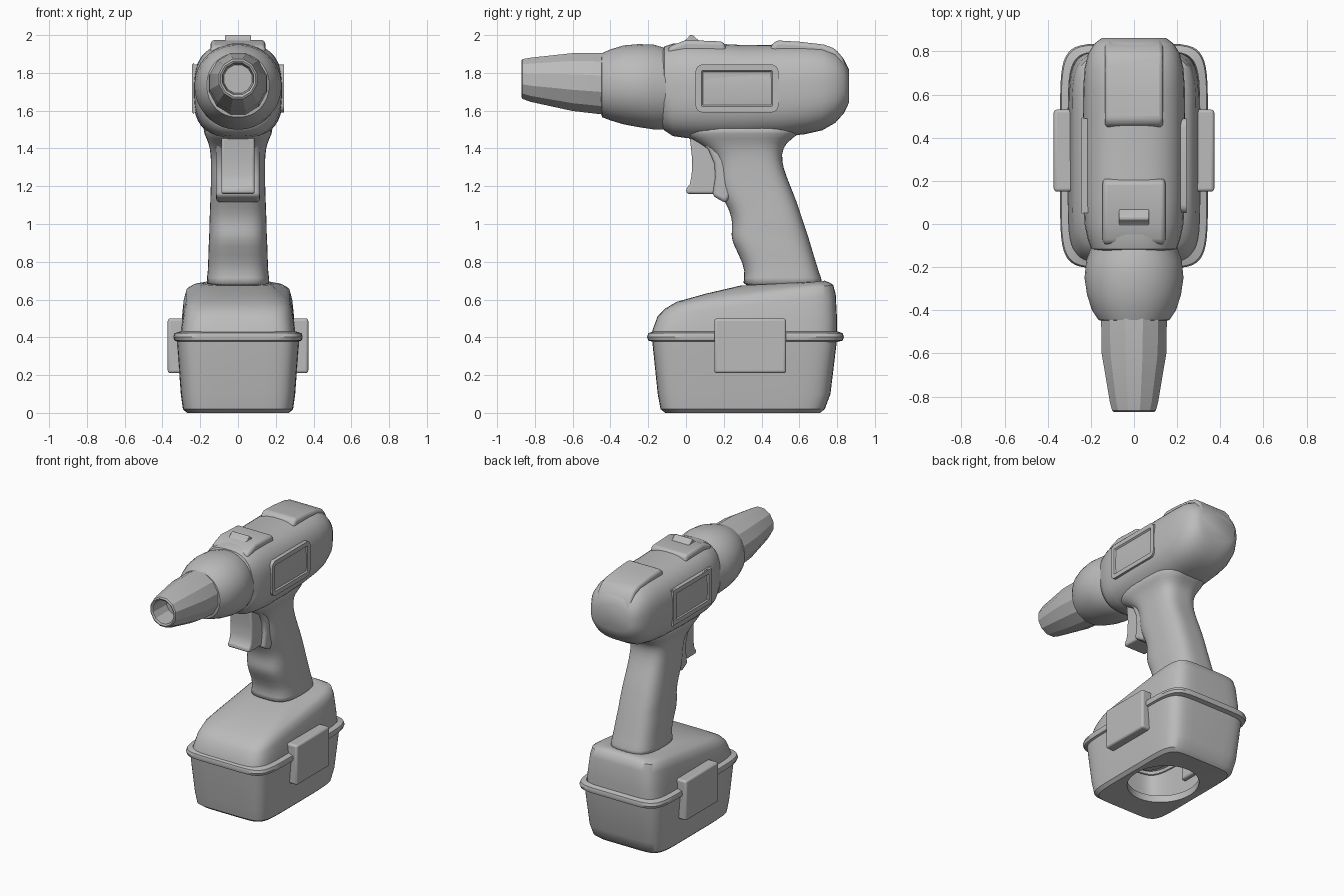
import bpy, bmesh, math
from mathutils import Vector

cube = bpy.data.objects.get("Cube")
if cube:
    bpy.data.objects.remove(cube, do_unlink=True)

grey = bpy.data.materials.new("plain grey")
grey.use_nodes = True
grey.diffuse_color = (0.5, 0.5, 0.5, 1)
grey.node_tree.nodes["Principled BSDF"].inputs["Base Color"].default_value = grey.diffuse_color


def finish(name, bm, angle=35, bevel=0, subdivide=False):
    """Turn a bmesh into a shaded object with optional rounding."""
    bmesh.ops.recalc_face_normals(bm, faces=bm.faces[:])
    mesh = bpy.data.meshes.new(name)
    bm.to_mesh(mesh)
    bm.free()
    obj = bpy.data.objects.new(name, mesh)
    bpy.context.collection.objects.link(obj)
    mesh.materials.append(grey)
    if bevel:
        mod = obj.modifiers.new("rounding", "BEVEL")
        mod.width, mod.segments, mod.limit_method = bevel, 3, "ANGLE"
    if subdivide:
        mod = obj.modifiers.new("smoothing", "SUBSURF")
        mod.levels = mod.render_levels = 1
    bpy.ops.object.select_all(action="DESELECT")
    obj.select_set(True)
    bpy.context.view_layer.objects.active = obj
    bpy.ops.object.shade_smooth_by_angle(angle=math.radians(angle))
    return obj


def oval(half_u, half_v, power, sides):
    """Superellipse outline: power 2 is an ellipse, higher is boxier."""
    points = []
    for i in range(sides):
        a = math.tau * (i + 0.5) / sides
        c, s = math.cos(a), math.sin(a)
        points.append((half_u * math.copysign(abs(c) ** (2 / power), c),
                       half_v * math.copysign(abs(s) ** (2 / power), s)))
    return points


def upright(front, back, z, half_x, power, tilt=0, sides=48):
    """Ring lying across z, rising toward the back by tilt."""
    mid = (front + back) / 2
    return [Vector((u, mid + v, z + tilt * v))
            for u, v in oval(half_x, (back - front) / 2, power, sides)]


def lengthwise(y, low, high, half_x, power, sides=40):
    """Ring standing across y."""
    return [Vector((u, y, (low + high) / 2 + v))
            for u, v in oval(half_x, (high - low) / 2, power, sides)]


def loft(name, rings, caps=(True, True), **options):
    bm = bmesh.new()
    loops = [[bm.verts.new(p) for p in ring] for ring in rings]
    for a, b in zip(loops, loops[1:]):
        for i in range(len(a)):
            j = (i + 1) % len(a)
            bm.faces.new((a[i], a[j], b[j], b[i]))
    for loop, cap in zip((loops[0], loops[-1]), caps):
        if cap:
            bm.faces.new(loop)
    return finish(name, bm, **options)


def prism(name, outline, half_x, bevel):
    """Side outline (y, z) extruded across the width."""
    bm = bmesh.new()
    face = bm.faces.new([bm.verts.new((-half_x, y, z)) for y, z in outline])
    moved = bmesh.ops.extrude_face_region(bm, geom=[face])["geom"]
    bmesh.ops.translate(bm, vec=(2 * half_x, 0, 0),
                        verts=[v for v in moved if isinstance(v, bmesh.types.BMVert)])
    return finish(name, bm, bevel=bevel)


# Battery tub with a round opening underneath
loft("battery_tub", [
    upright(0.05, 0.55, 0.06, 0.23, 2),
    upright(0.05, 0.55, 0.01, 0.23, 2),
    upright(-0.11, 0.71, 0, 0.27, 7),
    upright(-0.135, 0.735, 0.02, 0.292, 7),
    upright(-0.15, 0.765, 0.1, 0.303, 7),
    upright(-0.18, 0.8, 0.39, 0.325, 7)], caps=(False, False))

# Raised band around the seam
loft("seam_band", [
    upright(-0.17, 0.8, 0.375, 0.315, 7),
    upright(-0.2, 0.83, 0.383, 0.337, 7),
    upright(-0.206, 0.836, 0.402, 0.343, 7),
    upright(-0.2, 0.83, 0.422, 0.337, 7),
    upright(-0.17, 0.8, 0.432, 0.305, 7)], caps=(False, False))

# Sloping foot that blends up into the handle
loft("handle_foot", [
    upright(-0.185, 0.8, 0.41, 0.305, 6.5),
    upright(-0.175, 0.8, 0.47, 0.3, 6.5, 0.05),
    upright(-0.15, 0.793, 0.57, 0.288, 6, 0.12),
    upright(-0.11, 0.78, 0.615, 0.275, 6, 0.14),
    upright(-0.05, 0.755, 0.64, 0.25, 5, 0.13),
    upright(0.1, 0.735, 0.665, 0.205, 4, 0.11),
    upright(0.29, 0.72, 0.685, 0.172, 3.5, 0.05)], angle=50)

# Handle with finger swells
handle = [(0.28, 0.74, 0.66, 0.18), (0.315, 0.715, 0.71, 0.162), (0.305, 0.69, 0.79, 0.158),
          (0.25, 0.66, 0.89, 0.156), (0.238, 0.645, 0.94, 0.152), (0.247, 0.625, 1, 0.152),
          (0.235, 0.605, 1.06, 0.149), (0.205, 0.585, 1.12, 0.147), (0.165, 0.553, 1.2, 0.144),
          (0.165, 0.513, 1.3, 0.143), (0.145, 0.505, 1.37, 0.144), (0.06, 0.525, 1.43, 0.155),
          (-0.03, 0.6, 1.475, 0.178), (-0.05, 0.65, 1.54, 0.2)]
loft("handle", [upright(f, b, z, w, 3.2) for f, b, z, w in handle],
     angle=60, subdivide=True)

# Trigger and the shroud behind it
prism("trigger", [(0.02, 1.46), (0.033, 1.34), (0.03, 1.26), (0.02, 1.21), (0, 1.185),
                  (0.003, 1.16), (0.15, 1.158), (0.2, 1.3), (0.2, 1.46)], 0.088, 0.03)
prism("trigger_shroud", [(0.06, 1.47), (0.12, 1.39), (0.15, 1.32), (0.155, 1.25),
                         (0.14, 1.15), (0.21, 1.11), (0.27, 1.2), (0.27, 1.47)], 0.116, 0.018)

# Motor housing
housing = [(-0.13, 1.52, 1.91, 0.17), (-0.115, 1.495, 1.94, 0.198), (-0.07, 1.465, 1.955, 0.215),
           (0, 1.455, 1.96, 0.23), (0.12, 1.45, 1.957, 0.236), (0.3, 1.45, 1.948, 0.238),
           (0.5, 1.46, 1.95, 0.238), (0.63, 1.475, 1.95, 0.236), (0.72, 1.495, 1.945, 0.23),
           (0.79, 1.535, 1.92, 0.213), (0.835, 1.585, 1.875, 0.185), (0.862, 1.64, 1.82, 0.15)]
loft("motor_housing", [lengthwise(y, a, b, w, 2.7) for y, a, b, w in housing], angle=40)

# Gearbox collar
collar = [(-0.45, 1.59, 1.885, 0.145), (-0.445, 1.565, 1.905, 0.165), (-0.4, 1.548, 1.925, 0.195),
          (-0.33, 1.527, 1.946, 0.218), (-0.25, 1.512, 1.953, 0.23), (-0.17, 1.5, 1.95, 0.222),
          (-0.12, 1.5, 1.935, 0.205), (-0.05, 1.52, 1.92, 0.19)]
loft("gearbox_collar", [lengthwise(y, a, b, w, 2.1) for y, a, b, w in collar])

# Faceted chuck with an open bore
chuck = [(-0.43, 1.573, 1.91, 0.158), (-0.6, 1.593, 1.91, 0.155), (-0.82, 1.642, 1.885, 0.117),
         (-0.865, 1.658, 1.877, 0.105), (-0.872, 1.67, 1.867, 0.096),
         (-0.865, 1.682, 1.855, 0.085), (-0.72, 1.69, 1.845, 0.077)]
loft("chuck", [lengthwise(y, a, b, w, 2, 12) for y, a, b, w in chuck], angle=28)

# Raised rear hump, front cap and slide switch on top
prism("rear_hump", [(0.44, 1.9), (0.45, 1.945), (0.48, 1.972), (0.6, 1.965), (0.73, 1.95),
                    (0.79, 1.928), (0.83, 1.88), (0.86, 1.8), (0.86, 1.7), (0.7, 1.7)],
      0.135, 0.025)
prism("front_cap", [(-0.1, 1.9), (-0.09, 1.94), (0, 1.974), (0.2, 1.966), (0.22, 1.9)],
      0.145, 0.02)
prism("slide_switch", [(-0.02, 1.96), (0.01, 1.985), (0.02, 2), (0.035, 2), (0.08, 1.96)],
      0.07, 0.006)


def side_block(name, side, low, high, inner, outer, inset=0):
    """Rounded side block; inset sinks a panel into its outer face."""
    bm = bmesh.new()
    bmesh.ops.create_cube(bm, size=1)
    for v in bm.verts:
        y, z = (high[i] if v.co[i + 1] > 0 else low[i] for i in (0, 1))
        v.co = (side * (outer if v.co.x > 0 else inner), y, z)
    if inset:
        uprights = [e for e in bm.edges
                    if abs(e.verts[0].co.x - e.verts[1].co.x) > 0.01]
        bmesh.ops.bevel(bm, geom=uprights, offset=inset, segments=4,
                        profile=0.5, affect="EDGES")
        face = max(bm.faces, key=lambda f: side * f.calc_center_median().x)
        bmesh.ops.recalc_face_normals(bm, faces=bm.faces[:])
        bmesh.ops.inset_region(bm, faces=[face], thickness=inset * 0.8)
        bmesh.ops.inset_region(bm, faces=[face], thickness=0.008, depth=-0.01)
    return finish(name, bm, bevel=0 if inset else 0.014)


# Battery clips and recessed side panels, mirrored
for side, label in ((1, "left"), (-1, "right")):
    side_block(label + "_clip", side, (0.15, 0.21), (0.53, 0.5), 0.28, 0.372)
    side_block(label + "_side_panel", side, (0.05, 1.59), (0.49, 1.845), 0.19, 0.243, 0.04)
